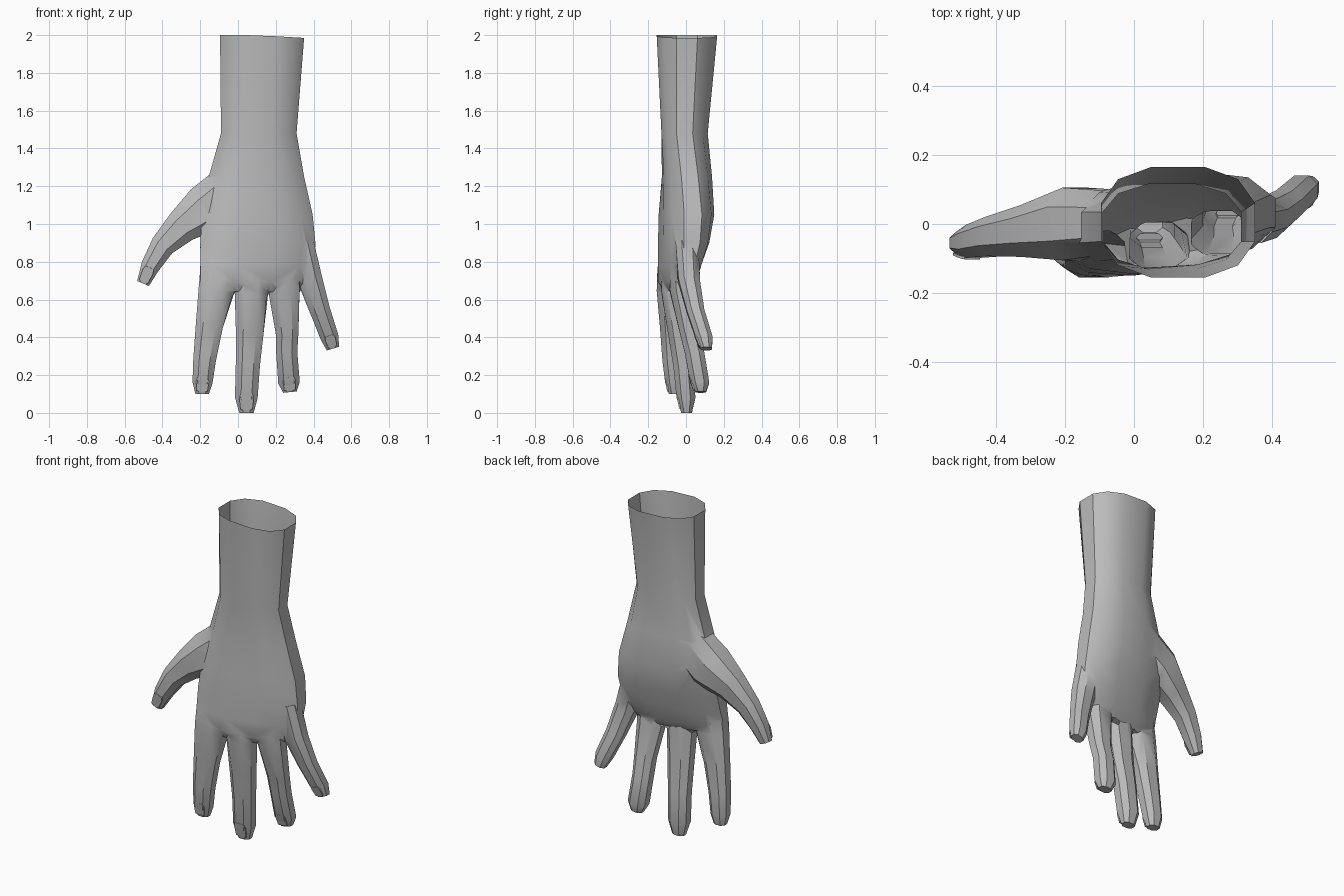
import bpy, bmesh, math
from mathutils import Vector

default = bpy.data.objects.get("Cube")
if default:
    bpy.data.objects.remove(default, do_unlink=True)

skin = bpy.data.materials.new("plain grey")
skin.use_nodes = True
grey = (0.5, 0.5, 0.5, 1)
skin.diffuse_color = grey
skin.node_tree.nodes["Principled BSDF"].inputs["Base Color"].default_value = grey


def rounded_ring(sides, power):
    """Unit outline between a circle (power 1) and a box (power 0)."""
    ring = []
    for i in range(sides):
        a = math.tau * (i + 0.5) / sides
        c, s = math.cos(a), math.sin(a)
        ring.append((math.copysign(abs(c) ** power, c), math.copysign(abs(s) ** power, s)))
    u_max, v_max = max(p[0] for p in ring), max(p[1] for p in ring)
    return [(u / u_max, v / v_max) for u, v in ring]


def loft(name, rings):
    """Closed solid skinned over rings of equal length."""
    bm = bmesh.new()
    loops = [[bm.verts.new(p) for p in ring] for ring in rings]
    for low, high in zip(loops, loops[1:]):
        for i in range(len(low)):
            j = (i + 1) % len(low)
            bm.faces.new((low[i], low[j], high[j], high[i]))
    bm.faces.new(loops[0])
    bm.faces.new(loops[-1])
    bmesh.ops.recalc_face_normals(bm, faces=bm.faces)
    mesh = bpy.data.meshes.new(name)
    bm.to_mesh(mesh)
    bm.free()
    mesh.materials.append(skin)
    obj = bpy.data.objects.new(name, mesh)
    bpy.context.collection.objects.link(obj)
    return obj


def digit(name, sections):
    """Finger along a path; each section is x, y, z, half width, half depth."""
    outline = rounded_ring(8, 0.85)
    rings = []
    for i, (x, y, z, width, depth) in enumerate(sections):
        a = sections[max(i - 1, 0)]
        b = sections[min(i + 1, len(sections) - 1)]
        along = Vector((b[0] - a[0], 0, b[2] - a[2])).normalized()
        side = Vector((-along.z, 0, along.x))
        rings.append([Vector((x, y, z)) + side * width * u + Vector((0, depth * v, 0))
                      for u, v in outline])
    return loft(name, rings)


def nail(name, top, bottom, width):
    """Thin plate between two points on the front of a fingertip."""
    top, bottom = Vector(top), Vector(bottom)
    along = (bottom - top).normalized()
    side = along.cross(Vector((0, 1, 0))).normalized()
    out = side.cross(along) * 0.004
    rings = []
    for centre, half in ((top, width * 0.8), (top.lerp(bottom, 0.3), width), (bottom, width * 0.85)):
        rings.append([centre + side * half * u + out * v
                      for u, v in ((-1, -1), (1, -1), (1, 1), (-1, 1))])
    return loft(name, rings)


# Forearm and palm: z, left x, right x, front y, back y, slant of the section
palm_sections = [
    (2.0, -0.095, 0.35, -0.155, 0.165, 0),
    (1.48, -0.09, 0.31, -0.13, 0.115, 0),
    (1.25, -0.155, 0.35, -0.13, 0.14, 0.015),
    (1.05, -0.19, 0.395, -0.15, 0.155, 0.035),
    (0.9, -0.2, 0.41, -0.155, 0.13, 0.045),
    (0.78, -0.205, 0.405, -0.16, 0.09, 0.05),
    (0.69, -0.2, 0.35, -0.16, 0.06, 0.05),
    (0.64, -0.15, 0.3, -0.12, 0.02, 0.04),
]
outline = rounded_ring(12, 0.8)
rings = []
for z, x0, x1, y0, y1, slant in palm_sections:
    cx, hx, cy, hy = (x0 + x1) / 2, (x1 - x0) / 2, (y0 + y1) / 2, (y1 - y0) / 2
    rings.append([Vector((cx + hx * u, cy + (hy - slant * 0.5) * v + slant * u, z))
                  for u, v in outline])
hand = loft("hand", rings)

digits = [
    digit("index_finger", [
        (-0.11, -0.09, 0.82, 0.075, 0.05), (-0.115, -0.09, 0.66, 0.098, 0.07),
        (-0.152, -0.083, 0.46, 0.072, 0.055), (-0.177, -0.075, 0.28, 0.06, 0.05),
        (-0.188, -0.065, 0.16, 0.053, 0.045), (-0.19, -0.062, 0.1, 0.036, 0.028)]),
    digit("middle_finger", [
        (0.07, -0.07, 0.82, 0.07, 0.05), (0.07, -0.065, 0.65, 0.088, 0.07),
        (0.062, -0.04, 0.42, 0.073, 0.055), (0.052, -0.015, 0.25, 0.064, 0.052),
        (0.044, 0, 0.08, 0.06, 0.05), (0.045, 0.003, 0, 0.038, 0.028)]),
    digit("ring_finger", [
        (0.24, -0.03, 0.82, 0.07, 0.05), (0.245, -0.025, 0.65, 0.085, 0.065),
        (0.26, 0.02, 0.42, 0.06, 0.052), (0.258, 0.045, 0.32, 0.056, 0.052),
        (0.27, 0.073, 0.16, 0.057, 0.05), (0.275, 0.078, 0.11, 0.036, 0.028)]),
    digit("little_finger", [
        (0.34, 0.005, 0.9, 0.06, 0.06), (0.385, 0.015, 0.7, 0.066, 0.06),
        (0.435, 0.05, 0.54, 0.054, 0.047), (0.485, 0.095, 0.4, 0.048, 0.045),
        (0.503, 0.108, 0.34, 0.034, 0.03)]),
    digit("thumb", [
        (-0.02, 0.005, 1.2, 0.13, 0.09), (-0.17, 0, 1.08, 0.13, 0.105),
        (-0.3, -0.02, 0.985, 0.09, 0.075), (-0.4, -0.035, 0.885, 0.065, 0.058),
        (-0.465, -0.05, 0.775, 0.05, 0.048), (-0.503, -0.055, 0.685, 0.034, 0.03)]),
]

# Weld the digits into the palm
bpy.context.view_layer.objects.active = hand
for part in digits:
    weld = hand.modifiers.new("weld", 'BOOLEAN')
    weld.operation = 'UNION'
    weld.solver = 'EXACT'
    weld.object = part
    bpy.ops.object.modifier_apply(modifier=weld.name)
    bpy.data.objects.remove(part, do_unlink=True)

# Open the cuff, and relax the webs between the digits
bm = bmesh.new()
bm.from_mesh(hand.data)
cap = [f for f in bm.faces if f.normal.z > 0.9 and f.calc_center_median().z > 1.9]
bmesh.ops.delete(bm, geom=cap, context='FACES')
for v in bm.verts:
    if v.co.z > 1.9 and v.co.x > 0.1:
        v.co.z -= 0.015 * (v.co.x - 0.1) / 0.25
webs = [v for v in bm.verts if 0.58 < v.co.z < 0.82 and v.co.x > -0.25]
bmesh.ops.smooth_vert(bm, verts=webs, factor=0.3,
                      use_axis_x=True, use_axis_y=True, use_axis_z=True)
bm.to_mesh(hand.data)
bm.free()

# Fingernails
nails = [
    nail("index_nail", (-0.187, -0.11, 0.19), (-0.19, -0.096, 0.115), 0.034),
    nail("middle_nail", (0.045, -0.05, 0.105), (0.045, -0.031, 0.02), 0.038),
    nail("ring_nail", (0.27, 0.021, 0.19), (0.274, 0.042, 0.12), 0.034),
    nail("little_nail", (0.483, 0.049, 0.41), (0.501, 0.073, 0.35), 0.028),
    nail("thumb_nail", (-0.468, -0.098, 0.77), (-0.5, -0.087, 0.695), 0.03),
]

bpy.ops.object.select_all(action='DESELECT')
for obj in [hand] + nails:
    obj.select_set(True)
bpy.ops.object.shade_smooth_by_angle(angle=math.radians(35))
